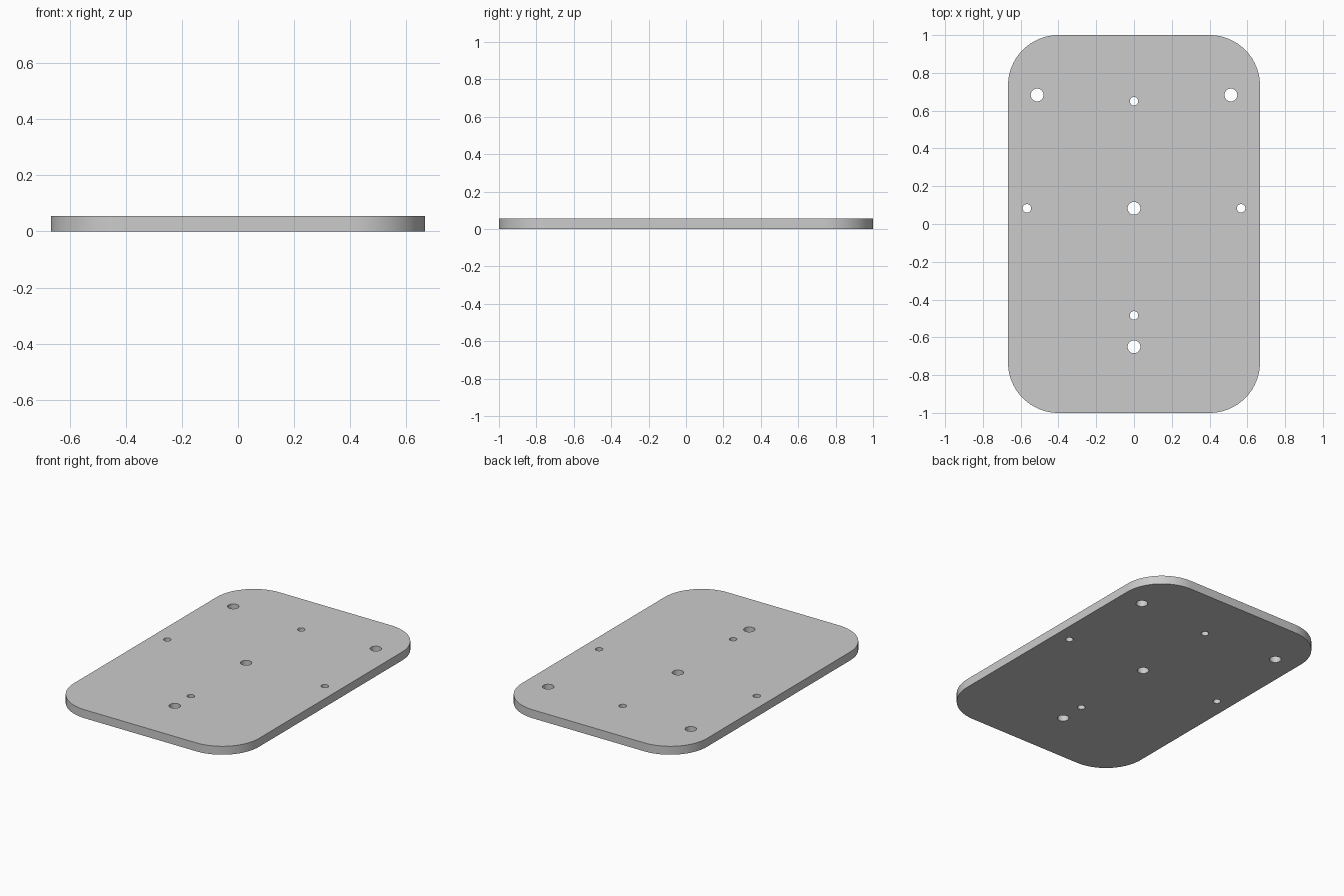
import bpy, bmesh
from math import sin, cos, pi

if "Cube" in bpy.data.objects:
    bpy.data.objects.remove(bpy.data.objects["Cube"])

HALF_X, HALF_Y, THICK, CORNER = 0.667, 1.0, 0.055, 0.267
BIG, SMALL = 0.034, 0.0225


def arc(cx, cy, r, start, sweep, n):
    return [(cx + r * cos(start + sweep * i / n), cy + r * sin(start + sweep * i / n))
            for i in range(n + 1)]


def add_loop(bm, points):
    verts = [bm.verts.new((x, y, 0)) for x, y in points]
    return [bm.edges.new((v, verts[(i + 1) % len(verts)])) for i, v in enumerate(verts)]


bm = bmesh.new()

# Rounded plate outline
outline = []
for i, (sx, sy) in enumerate([(1, 1), (-1, 1), (-1, -1), (1, -1)]):
    outline += arc(sx * (HALF_X - CORNER), sy * (HALF_Y - CORNER), CORNER, i * pi / 2, pi / 2, 24)
edges = add_loop(bm, outline)

# Large mounting holes, then the small ring of four around the centre hole
holes = [(x, y, BIG) for x, y in [(-0.513, 0.683), (0.513, 0.683), (0, 0.083), (0, -0.65)]]
holes += [(0.567 * cos(k * pi / 2), 0.083 + 0.567 * sin(k * pi / 2), SMALL) for k in range(4)]
for x, y, r in holes:
    edges += add_loop(bm, arc(x, y, r, 0, 2 * pi, 32)[:-1])

# Fill the profile and give it thickness
bmesh.ops.triangle_fill(bm, edges=edges, use_beauty=True, normal=(0, 0, 1))
ext = bmesh.ops.extrude_face_region(bm, geom=bm.faces[:], use_keep_orig=True)
top = [g for g in ext["geom"] if isinstance(g, bmesh.types.BMVert)]
bmesh.ops.translate(bm, verts=top, vec=(0, 0, THICK))
bmesh.ops.recalc_face_normals(bm, faces=bm.faces[:])

mesh = bpy.data.meshes.new("mounting_plate")
bm.to_mesh(mesh)
bm.free()
plate = bpy.data.objects.new("mounting_plate", mesh)
bpy.context.collection.objects.link(plate)
bpy.context.view_layer.objects.active = plate
plate.select_set(True)
bpy.ops.object.shade_smooth_by_angle()
